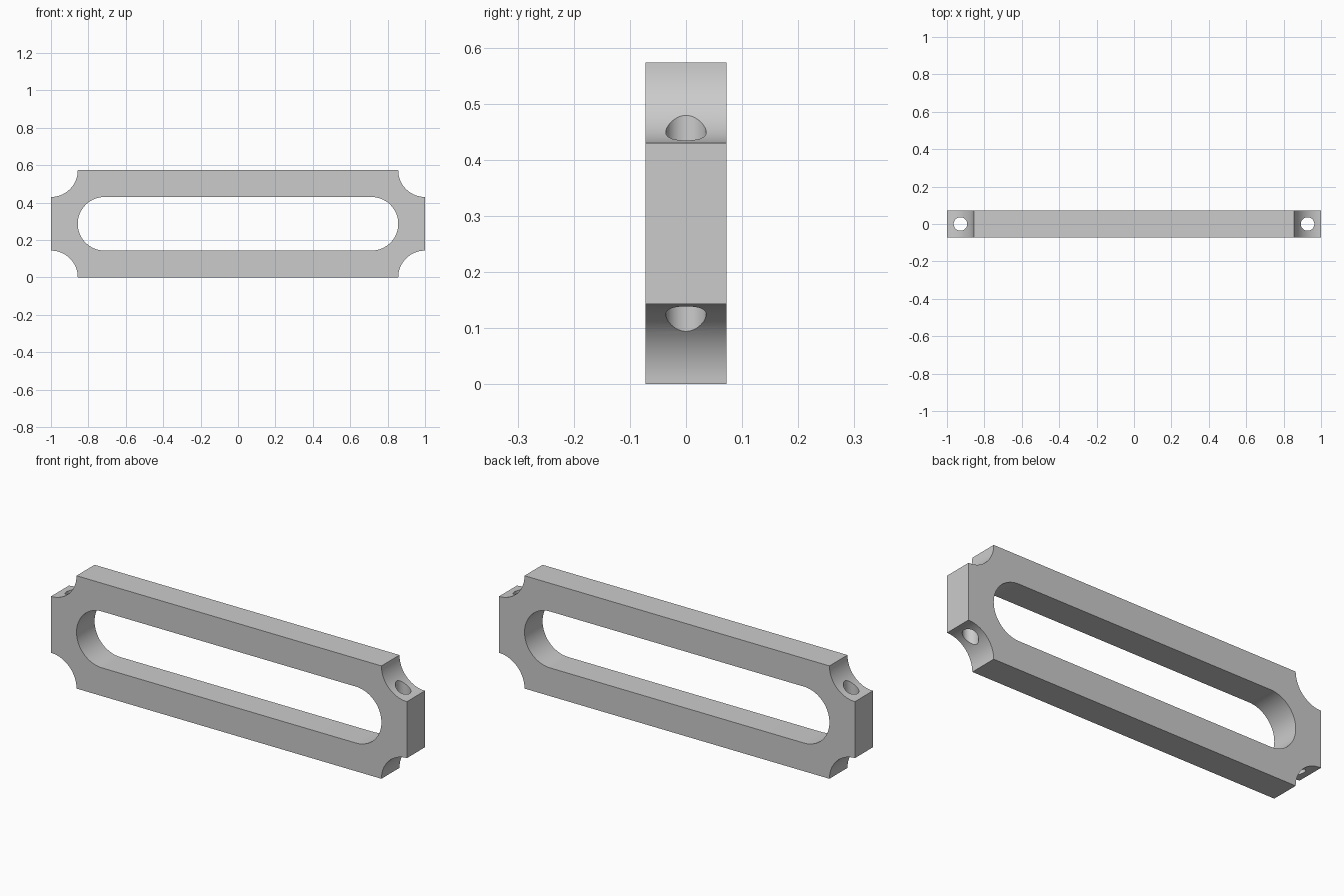
import bpy, bmesh
from math import sin, cos, radians, pi

if "Cube" in bpy.data.objects:
    bpy.data.objects.remove(bpy.data.objects["Cube"])

R = 0.1433           # corner scoop and slot end radius
H = 4 * R            # frame height
D = 0.145            # frame thickness
HOLE_R = 0.036
HOLE_X = 0.928


def arc(cx, cz, r, start, end, steps):
    angles = [radians(start + (end - start) * i / steps) for i in range(steps + 1)]
    return [(cx + r * cos(a), cz + r * sin(a)) for a in angles]


def prism(name, profile, depth):
    """Extrude an x/z profile along y, centred on y = 0."""
    bm = bmesh.new()
    face = bm.faces.new([bm.verts.new((x, -depth / 2, z)) for x, z in profile])
    ext = bmesh.ops.extrude_face_region(bm, geom=[face])
    moved = [v for v in ext["geom"] if isinstance(v, bmesh.types.BMVert)]
    bmesh.ops.translate(bm, verts=moved, vec=(0, depth, 0))
    bmesh.ops.recalc_face_normals(bm, faces=bm.faces)
    mesh = bpy.data.meshes.new(name)
    bm.to_mesh(mesh)
    bm.free()
    obj = bpy.data.objects.new(name, mesh)
    bpy.context.collection.objects.link(obj)
    return obj


def cut(target, cutter):
    cutter.hide_render = True
    mod = target.modifiers.new("cut", "BOOLEAN")
    mod.operation, mod.solver, mod.object = "DIFFERENCE", "EXACT", cutter
    bpy.context.view_layer.objects.active = target
    bpy.ops.object.modifier_apply(modifier=mod.name)
    bpy.data.objects.remove(cutter)


# Bar with a quarter-round scoop at each corner
outline = (arc(1, 0, R, 180, 90, 24) + arc(1, H, R, 270, 180, 24)
           + arc(-1, H, R, 0, -90, 24) + arc(-1, 0, R, 90, 0, 24))
frame = prism("slotted_frame", outline, D)

# Long round-ended slot
slot_x = 1 - 2 * R
slot = (arc(slot_x, H / 2, R, -90, 90, 48) + arc(-slot_x, H / 2, R, 90, 270, 48))
cut(frame, prism("slot_cutter", slot, 2 * D))

# Vertical hole through each end block
for side in (-1, 1):
    bpy.ops.mesh.primitive_cylinder_add(vertices=48, radius=HOLE_R, depth=2 * H,
                                        location=(side * HOLE_X, 0, H / 2))
    cut(frame, bpy.context.object)

# Smooth curved walls, crisp edges
bpy.ops.object.select_all(action="DESELECT")
frame.select_set(True)
bpy.context.view_layer.objects.active = frame
bpy.ops.object.shade_smooth_by_angle(angle=pi / 6)
